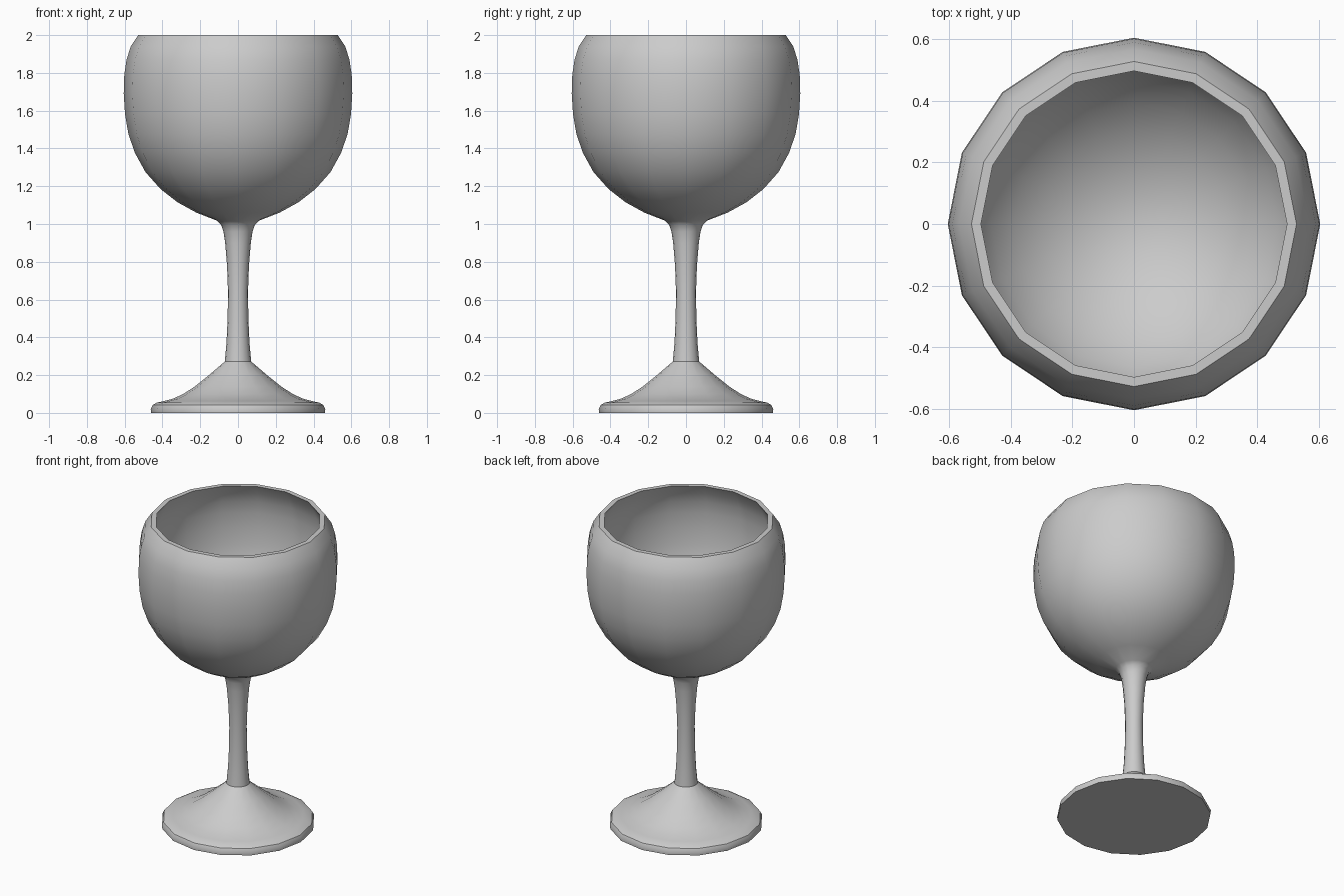
import bpy, bmesh, math

if "Cube" in bpy.data.objects:
    bpy.data.objects.remove(bpy.data.objects["Cube"])

SIDES = 16

# Profile as (radius, height), from the underside up, over the rim and down inside
foot = [(0, 0), (0.46, 0), (0.462, 0.02), (0.452, 0.042), (0.43, 0.054),
        (0.395, 0.062), (0.345, 0.075), (0.29, 0.1), (0.23, 0.139),
        (0.15, 0.203), (0.07, 0.272)]
stem = [(0.061, 0.37), (0.055, 0.5), (0.053, 0.64), (0.058, 0.78),
        (0.068, 0.9), (0.077, 0.96), (0.09, 0.997)]
bowl_outer = [(0.112, 1.018), (0.22, 1.06), (0.32, 1.115), (0.41, 1.185),
              (0.49, 1.275), (0.545, 1.375), (0.58, 1.475), (0.598, 1.58),
              (0.605, 1.69), (0.602, 1.79), (0.59, 1.87), (0.568, 1.94),
              (0.528, 2.0)]
bowl_inner = [(0.497, 2.0), (0.535, 1.935), (0.558, 1.87), (0.571, 1.79),
              (0.574, 1.69), (0.567, 1.58), (0.55, 1.485), (0.516, 1.385),
              (0.465, 1.295), (0.39, 1.21), (0.305, 1.142), (0.21, 1.09),
              (0.105, 1.055), (0, 1.045)]


def lathe(name, profile):
    """Revolve a profile that starts and ends on the axis into a closed solid."""
    bm = bmesh.new()
    rings = []
    for r, z in profile:
        n = SIDES if r > 0 else 1
        rings.append([bm.verts.new((r * math.cos(2 * math.pi * i / SIDES),
                                    r * math.sin(2 * math.pi * i / SIDES), z))
                      for i in range(n)])
    for a, b in zip(rings, rings[1:]):
        for i in range(SIDES):
            j = (i + 1) % SIDES
            corners = [a[i % len(a)], a[j % len(a)], b[j % len(b)], b[i % len(b)]]
            bm.faces.new(list(dict.fromkeys(corners)))
    bmesh.ops.recalc_face_normals(bm, faces=bm.faces)
    mesh = bpy.data.meshes.new(name)
    bm.to_mesh(mesh)
    bm.free()
    obj = bpy.data.objects.new(name, mesh)
    bpy.context.collection.objects.link(obj)
    return obj


# Foot, stem and bowl are one continuous body
glass = lathe("wine_glass", foot + stem + bowl_outer + bowl_inner)
bpy.context.view_layer.objects.active = glass
glass.select_set(True)
bpy.ops.object.shade_smooth_by_angle(angle=math.radians(32))
